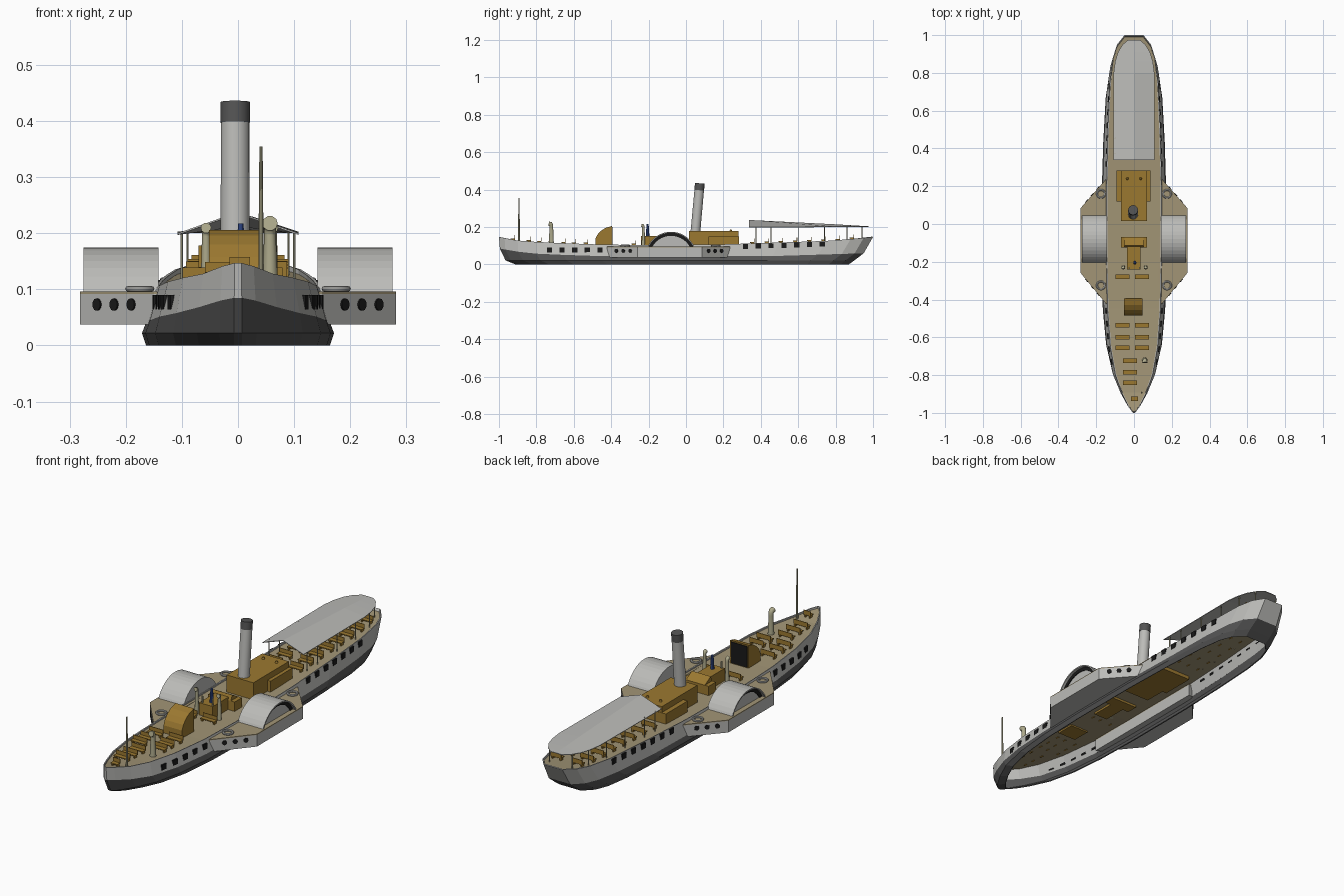
import bpy, bmesh, math
from mathutils import Vector

if "Cube" in bpy.data.objects:
    bpy.data.objects.remove(bpy.data.objects["Cube"])

def mat(name, r, g, b):
    m = bpy.data.materials.new(name)
    m.diffuse_color = (r, g, b, 1)
    m.use_nodes = True
    m.node_tree.nodes["Principled BSDF"].inputs["Base Color"].default_value = m.diffuse_color
    return m

LIGHT = mat("light_grey", .5, .5, .48)
DARK = mat("dark_grey", .09, .09, .09)
BLACK = mat("black", .01, .01, .01)
DECK = mat("deck_tan", .36, .30, .18)
WOOD = mat("wood", .33, .19, .03)
CREAM = mat("cream", .42, .40, .26)
BLUE = mat("blue", .04, .09, .35)

def mesh(name, verts, faces, m, fix=True):
    me = bpy.data.meshes.new(name)
    me.from_pydata(verts, [], faces)
    if fix:
        bm = bmesh.new(); bm.from_mesh(me)
        bmesh.ops.recalc_face_normals(bm, faces=bm.faces)
        bm.to_mesh(me); bm.free()
    ob = bpy.data.objects.new(name, me)
    bpy.context.collection.objects.link(ob)
    me.materials.append(m)
    return ob

def prism(name, pts, axis, lo, hi, m):
    """Extrude a polygon along x (pts are y,z) or along z (pts are x,y)."""
    put = (lambda p, h: (h, *p)) if axis == 'x' else (lambda p, h: (*p, h))
    n = len(pts)
    v = [put(p, lo) for p in pts] + [put(p, hi) for p in pts]
    f = [tuple(range(n)), tuple(range(n, 2 * n))]
    f += [(i, (i + 1) % n, n + (i + 1) % n, n + i) for i in range(n)]
    return mesh(name, v, f, m)

def box(name, x0, x1, y0, y1, z0, z1, m):
    return prism(name, [(x0, y0), (x1, y0), (x1, y1), (x0, y1)], 'z', z0, z1, m)

def rod(name, a, b, r0, r1, m, n=10):
    a, b = Vector(a), Vector(b)
    bpy.ops.mesh.primitive_cone_add(vertices=n, radius1=r0, radius2=r1, depth=(b - a).length, location=(a + b) / 2)
    ob = bpy.context.object
    ob.name = name
    ob.rotation_euler = (b - a).to_track_quat('Z', 'Y').to_euler()
    ob.data.materials.append(m)
    if n > 8:
        bpy.ops.object.shade_smooth_by_angle()
    return ob

def lerp(table, s):
    for (a, va), (b, vb) in zip(table, table[1:]):
        if s <= b:
            return va + (vb - va) * (s - a) / (b - a)
    return table[-1][1]

# Hull lines: half width and rail height along the ship
WIDTH = [(-1, .006), (-.97, .028), (-.9, .062), (-.8, .098), (-.65, .125), (-.45, .14), (-.2, .145),
         (.2, .145), (.5, .138), (.75, .127), (.88, .112), (.95, .09), (1, .05)]
RAIL = [(-1, .147), (-.9, .128), (-.75, .117), (-.4, .105), (0, .102), (.4, .114), (.8, .128), (1, .147)]
BELT = [(-1, .085), (-.85, .06), (-.5, .045), (.5, .045), (1, .06)]
# level: bow y, stern y, width factor
LEVELS = [(-1, 1, 1), (-.995, .95, 1.12), (-.965, .9, 1.18), (-.91, .87, 1.13)]

def hull_point(s, lev):
    bow, stern, k = LEVELS[lev]
    z = (lerp(RAIL, s), lerp(BELT, s), .022, 0)[lev]
    return lerp(WIDTH, s) * k, bow + (s + 1) / 2 * (stern - bow), z

STATIONS = [w[0] for w in WIDTH]

def shell(name, levs, m):
    loop = [(s, -1) for s in STATIONS[::-1]] + [(s, 1) for s in STATIONS]
    n, v, f = len(loop), [], []
    for lev in levs:
        for s, sd in loop:
            x, y, z = hull_point(s, lev)
            v.append((x * sd, y, z))
    for r in range(len(levs) - 1):
        f += [(r*n + i, r*n + (i+1) % n, (r+1)*n + (i+1) % n, (r+1)*n + i) for i in range(n)]
    ob = mesh(name, v, f, m)
    so = ob.modifiers.new("thickness", 'SOLIDIFY')
    so.thickness, so.offset = .005, -1
    return ob

shell("upper_hull", (0, 1), LIGHT)
shell("lower_hull", (1, 2, 3), DARK)

# Main deck following the sheer
def deck_z(y):
    return lerp(RAIL, y) - .009
dv, df = [], []
for s in STATIONS:
    x, y = lerp(WIDTH, s) * .97, s * .992
    dv += [(-x, y, deck_z(s)), (x, y, deck_z(s))]
df = [(2*i, 2*i + 1, 2*i + 3, 2*i + 2) for i in range(len(STATIONS) - 1)]
mesh("main_deck", dv, df, DECK, False)

# Hull windows
def window(y, z, sd):
    def wx(yy):
        t = (lerp(RAIL, yy) - z) / (lerp(RAIL, yy) - lerp(BELT, yy))
        return lerp(WIDTH, yy) * (1 + .12 * t)
    h = .014
    a, b = (sd * wx(y - h), y - h), (sd * wx(y + h), y + h)
    prism("hull_window", [(a[0] - .004, a[1]), (a[0] + .004, a[1]), (b[0] + .004, b[1]), (b[0] - .004, b[1])],
          'z', z - .013, z + .013, BLACK)

for sd in (-1, 1):
    for i in range(5):
        window(-.73 + .0675 * i, .077, sd)
    for i in range(7):
        window(.318 + .0685 * i, .096 + .002 * i, sd)

# Sponsons, paddle boxes, portholes and life rings
CY, CZ, R = -.08, .037, .138
A0 = math.asin(.05 / R)
def arc(r, n=16):
    return [(CY + r * math.cos(A0 + (math.pi - 2*A0) * i / n), CZ + r * math.sin(A0 + (math.pi - 2*A0) * i / n))
            for i in range(n + 1)]

for sd in (-1, 1):
    plan = [(sd * x, y) for x, y in ((.13, -.43), (.15, -.42), (.282, -.26), (.282, .085), (.15, .235), (.13, .24))]
    prism("sponson", plan, 'z', .037, .092, LIGHT)
    prism("sponson_deck", plan, 'z', .092, .096, DECK)
    prism("paddle_box", arc(R - .006), 'x', sd * .142, sd * .258, LIGHT)
    prism("paddle_box_recess", arc(R - .005) + arc(R - .022)[::-1], 'x', sd * .25, sd * .262, BLACK)
    prism("paddle_box_cover", arc(R) + arc(R - .006)[::-1], 'x', sd * .142, sd * .275, LIGHT)
    for (x0, y0), (x1, y1) in (((.15, -.42), (.282, -.26)), ((.15, .235), (.282, .085))):
        d = Vector((y1 - y0, x0 - x1, 0)).normalized() * .003
        if d.y * y0 < 0:
            d = -d
        d.x = abs(d.x) * sd
        for t in (.3, .53, .76):
            p = Vector((sd * (x0 + (x1 - x0) * t), y0 + (y1 - y0) * t, .073))
            rod("porthole", p - d, p + d, .011, .011, BLACK, 12)
    for y in (-.325, .16):
        bpy.ops.mesh.primitive_torus_add(major_radius=.021, minor_radius=.005, major_segments=20,
                                         minor_segments=8, location=(sd * .175, y, .101))
        bpy.context.object.name = "life_ring"
        bpy.context.object.data.materials.append(LIGHT)
        bpy.ops.object.shade_smooth_by_angle()

# Deckhouses
box("engine_house", -.07, .07, .015, .282, .085, .178, WOOD)
box("engine_house_side_cabins", -.093, .087, .12, .284, .085, .15, WOOD)
for x in (-.035, .035):
    rod("roof_light", (x, .24, .175), (x, .24, .187), .008, .004, WOOD)
box("bridge_house", -.07, .07, -.125, -.07, .085, .14, WOOD)
box("bridge_platform", -.037, .035, -.24, -.12, .085, .153, WOOD)
prism("bridge_skylight", [(-.125, .14), (-.07, .14), (-.115, .165)], 'x', -.05, .05, WOOD)
rod("helmsman", (.005, -.205, .153), (.005, -.205, .203), .009, .007, BLUE)
rod("helmsman_head", (.005, -.205, .203), (.005, -.205, .217), .006, .005, BLUE)
for x in (-.025, .03):
    rod("bridge_post", (x, -.232, .15), (x, -.232, .185), .004, .004, CREAM, 8)

# Forward companionway with curved hood and open rear
hood = [(-.485, .09), (-.485, .135), (-.475, .158), (-.455, .18), (-.43, .196), (-.395, .206), (-.395, .09)]
prism("companionway", hood, 'x', -.052, .045, WOOD)
box("companionway_opening", -.046, .039, -.398, -.392, .1, .2, BLACK)

# Funnel, raked aft
base, top = Vector((-.005, .05, .17)), Vector((-.005, .074, .434))
band = base.lerp(top, .86)
rod("funnel", base, band, .026, .0255, LIGHT, 20)
rod("funnel_top", band, top, .026, .026, DARK, 20)

# Mast
rod("mast", (.041, -.893, .11), (.041, -.893, .355), .0055, .003, CREAM)

# Cowl ventilators
def cowl(x, y, ztop, r):
    z0 = deck_z(y)
    pts = [(0, z0, r * 1.1), (0, ztop - 2.6*r, r * .8), (0, ztop - 1.7*r, r * .85),
           (-.35*r, ztop - 1.1*r, r), (-1.1*r, ztop - .95*r, r * 1.05)]
    cu = bpy.data.curves.new("cowl_ventilator", 'CURVE')
    cu.dimensions, cu.bevel_depth, cu.bevel_resolution, cu.use_fill_caps = '3D', 1, 3, True
    sp = cu.splines.new('POLY')
    sp.points.add(len(pts) - 1)
    for p, (dy, z, rad) in zip(sp.points, pts):
        p.co, p.radius = (x, y + dy, z, 1), rad
    cu.materials.append(CREAM)
    bpy.context.collection.objects.link(bpy.data.objects.new("cowl_ventilator", cu))

cowl(.057, -.72, .23, .013)
for x in (-.057, .062):
    cowl(x, -.228, .218, .009)

# Benches: seat, back and two legs
def bench(x, y, w=.074):
    z = deck_z(y)
    box("bench_seat", x - w/2, x + w/2, y - .012, y + .012, z + .012, z + .016, WOOD)
    box("bench_back", x - w/2, x + w/2, y + .009, y + .012, z + .014, z + .034, WOOD)
    for s in (-1, 1):
        lx = x + s * (w/2 - .006)
        box("bench_leg", lx - .003, lx + .003, y - .008, y + .01, z - .002, z + .013, WOOD)

for y in (-.28, -.535, -.6, -.655):
    bench(-.062, y)
    bench(.042, y)
for y in (-.725, -.785, -.84):
    bench(-.022, y)
bench(.003, -.925, .036)
for i in range(8):
    y = .355 + .076 * i
    w = .07 if y < .85 else .055
    bench(-.055, y, w)
    bench(.055, y, w)

# Aft awning: ridged sheet with a rounded end, on thin posts
rows = [(.338, .108), (.8, .108), (.86, .1), (.91, .085), (.95, .06), (.975, .03)]
av = []
for y, w in rows:
    ridge = .238 - (y - .338) * .05
    edge = .2 + (y - .338) * .006
    t = w / .108
    av += [(-w, y, edge), (0, y, edge + (ridge - edge) * t), (w, y, edge)]
af = [(3*i + j, 3*i + j + 1, 3*i + j + 4, 3*i + j + 3) for i in range(len(rows) - 1) for j in (0, 1)]
awning = mesh("awning", av, af, LIGHT)
awning.modifiers.new("thickness", 'SOLIDIFY').thickness = .003
for y, x in ((.375, .1), (.455, .1), (.6, .1), (.74, .1), (.86, .09), (.94, .06)):
    for sd in (-1, 1):
        rod("awning_post", (sd * x, y, deck_z(y) - .003), (sd * x, y, .203), .0025, .0025, CREAM, 6)
